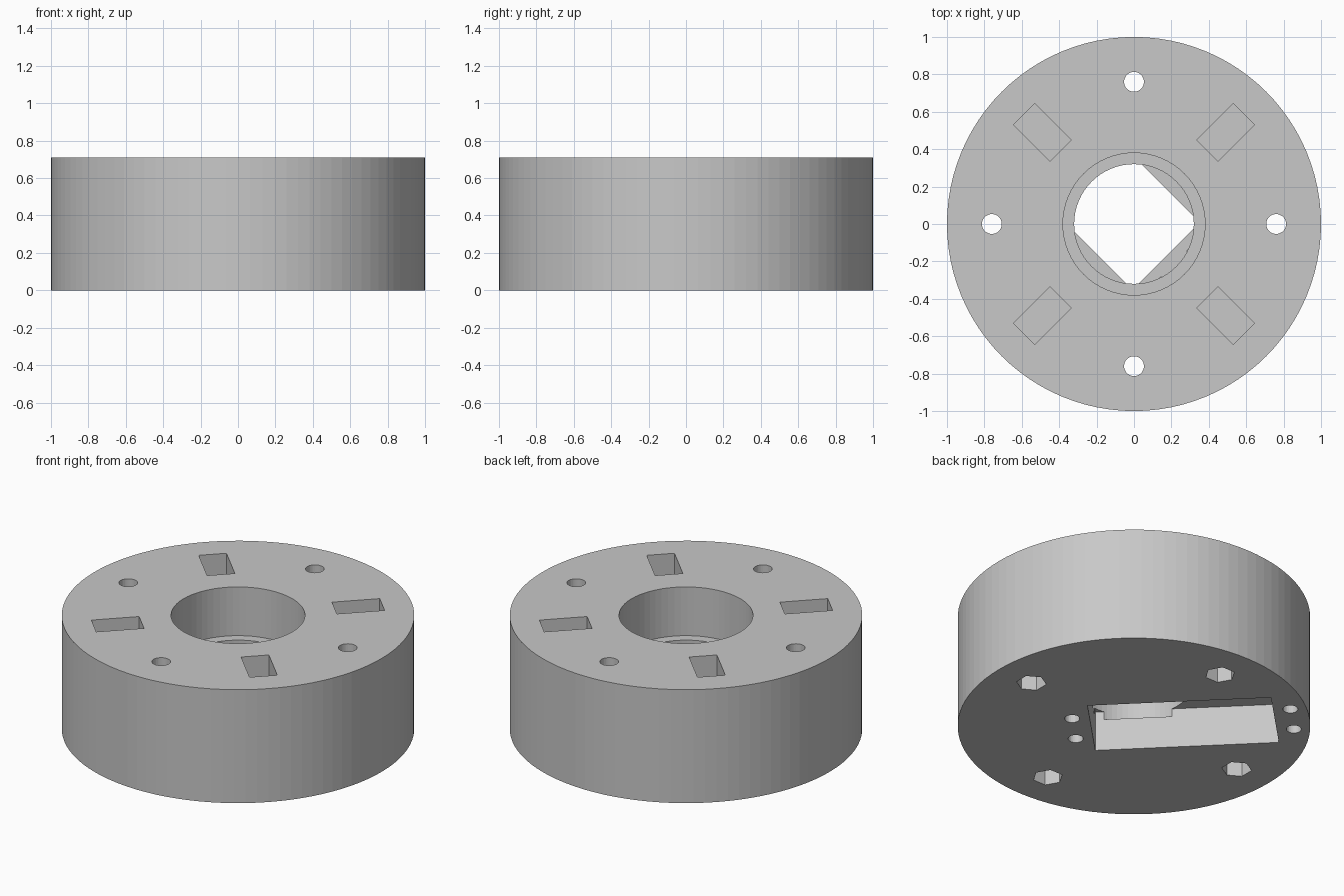
import bpy
import math
from mathutils import Vector

if "Cube" in bpy.data.objects:
    bpy.data.objects.remove(bpy.data.objects["Cube"], do_unlink=True)

HEIGHT = 0.71
OVER = 0.05          # how far cutters poke out of the body
DIAG = math.radians(45)

grey = bpy.data.materials.new("Plain grey")
grey.use_nodes = True
colour = (0.58, 0.58, 0.58, 1)
grey.diffuse_color = colour
grey.node_tree.nodes["Principled BSDF"].inputs["Base Color"].default_value = colour


def cylinder(name, radius, z0, z1, x=0, y=0, sides=32, turn=0):
    bpy.ops.mesh.primitive_cylinder_add(
        vertices=sides, radius=radius, depth=z1 - z0,
        location=(x, y, (z0 + z1) / 2), rotation=(0, 0, turn))
    obj = bpy.context.object
    obj.name = name
    obj.data.materials.append(grey)
    return obj


def box(name, length, width, z0, z1, distance, angle):
    """Box lying along a radial direction, centred at a distance from the axis."""
    bpy.ops.mesh.primitive_cube_add(
        size=1, rotation=(0, 0, angle),
        location=(distance * math.cos(angle), distance * math.sin(angle), (z0 + z1) / 2))
    obj = bpy.context.object
    obj.name = name
    obj.scale = (length, width, z1 - z0)
    obj.data.materials.append(grey)
    return obj


# Round body
body = cylinder("round_housing", 1, 0, HEIGHT, sides=96)


def cut(cutter):
    cutter.hide_render = True
    mod = body.modifiers.new(cutter.name, "BOOLEAN")
    mod.operation = "DIFFERENCE"
    mod.solver = "EXACT"
    mod.object = cutter
    bpy.context.view_layer.objects.active = body
    bpy.ops.object.modifier_apply(modifier=mod.name)
    bpy.data.objects.remove(cutter, do_unlink=True)


# Stepped central bore
cut(cylinder("wide_bore", 0.38, 0.405, HEIGHT + OVER, sides=64))
cut(cylinder("narrow_bore", 0.32, 0.2, 0.5, sides=64))

# Motor pocket underneath, offset along the diagonal
pocket_angle = 3 * DIAG
cut(box("motor_pocket", 1.045, 0.51, -OVER, 0.25, 0.28, pocket_angle))

# Two pairs of small screw holes beside the pocket
along = Vector((math.cos(pocket_angle), math.sin(pocket_angle)))
across = Vector((-along.y, along.x))
for u in (-0.342, 0.9):
    for v in (-0.114, 0.114):
        p = along * u + across * v
        cut(cylinder("screw_hole", 0.043, -OVER, 0.25, p.x, p.y, sides=24))

# Four bolt holes with hexagonal nut recesses, and four blind slots on top
for i in range(4):
    a = i * math.pi / 2
    x, y = 0.76 * math.cos(a), 0.76 * math.sin(a)
    cut(cylinder("bolt_hole", 0.053, -OVER, HEIGHT + OVER, x, y))
    cut(cylinder("nut_recess", 0.086, -OVER, 0.25, x, y, sides=6, turn=a))
    cut(box("top_slot", 0.275, 0.16, 0.405, HEIGHT + OVER, 0.693, a + DIAG))
